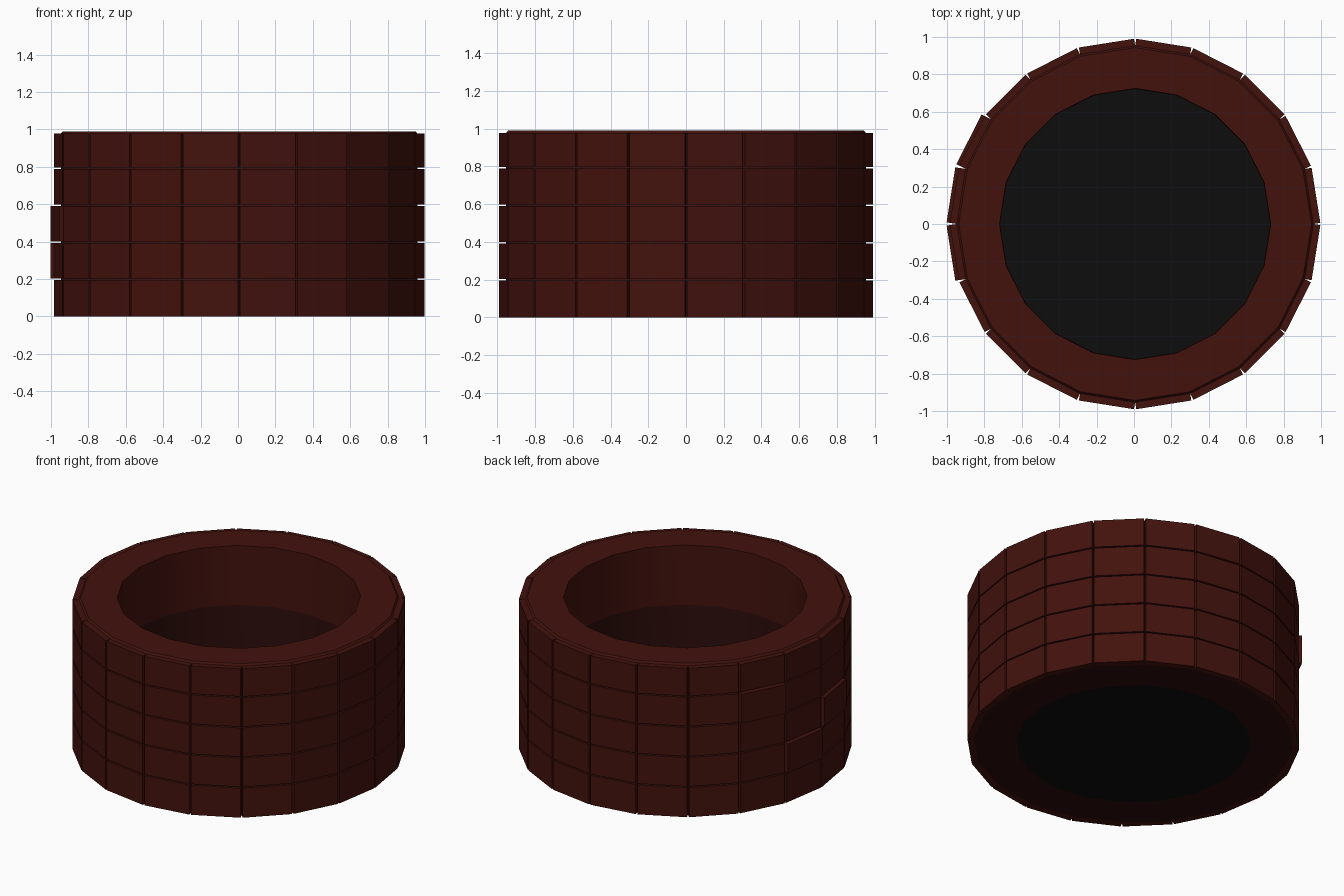
import bpy, bmesh
from math import sin, cos, radians
from mathutils import Matrix

if "Cube" in bpy.data.objects:
    bpy.data.objects.remove(bpy.data.objects["Cube"])

SIDES = 20
STEP = 360 / SIDES
CX = 0.006          # ring centre is nudged by the loose bricks on the left


def material(name, rgb):
    m = bpy.data.materials.new(name)
    m.diffuse_color = (*rgb, 1)
    m.use_nodes = True
    m.node_tree.nodes["Principled BSDF"].inputs["Base Color"].default_value = m.diffuse_color
    return m


brick_red = material("brick_red", (0.055, 0.006, 0.004))
deep_red = material("deep_red", (0.025, 0.004, 0.003))
pit_black = material("pit_black", (0.004, 0.004, 0.004))


def add_object(name, bm, mats):
    bmesh.ops.recalc_face_normals(bm, faces=bm.faces)
    me = bpy.data.meshes.new(name)
    bm.to_mesh(me)
    bm.free()
    for m in mats:
        me.materials.append(m)
    ob = bpy.data.objects.new(name, me)
    ob.location.x = CX
    bpy.context.collection.objects.link(ob)
    return ob


# Core wall: lathed profile (radius, z, material of the band that follows)
profile = [
    (0.70, 0.0, 1), (0.953, 0.0, 0), (0.953, 0.978, 0), (0.943, 0.99, 0),
    (0.725, 0.99, 0), (0.722, 0.6, 1), (0.722, 0.3, 2), (0.722, 0.02, 2),
]
bm = bmesh.new()
rings = []
for r, z, _ in profile:
    rings.append([bm.verts.new((r * cos(radians(i * STEP)), r * sin(radians(i * STEP)), z))
                  for i in range(SIDES)])
for k in range(len(rings) - 1):
    a, b = rings[k], rings[k + 1]
    for i in range(SIDES):
        j = (i + 1) % SIDES
        f = bm.faces.new((a[i], a[j], b[j], b[i]))
        f.material_index = profile[k][2]
# Underside and pit floor
for ring in (rings[0], rings[-1]):
    bm.faces.new(ring).material_index = 2
core = add_object("well_wall", bm, [brick_red, deep_red, pit_black])
bpy.context.view_layer.objects.active = core
core.select_set(True)
bpy.ops.object.shade_smooth_by_angle(angle=radians(30))
core.select_set(False)

# Outer bricks: five courses, three bricks pushed out (column, course)
loose = {(8, 3), (9, 1), (10, 2)}
bm = bmesh.new()
for col in range(SIDES):
    for row in range(5):
        z0 = row * 0.198 + (0.004 if row else 0)
        z1 = (row + 1) * 0.198 - 0.004 if row < 4 else 0.978
        inner, outer = 0.93, 0.979
        if (col, row) in loose:
            outer += 0.018
        mat = (Matrix.Rotation(radians((col + 0.5) * STEP), 4, 'Z')
               @ Matrix.Translation(((inner + outer) / 2, 0, (z0 + z1) / 2))
               @ Matrix.Diagonal((outer - inner, 0.298, z1 - z0, 1)))
        bmesh.ops.create_cube(bm, size=1, matrix=mat)
add_object("outer_bricks", bm, [brick_red])
